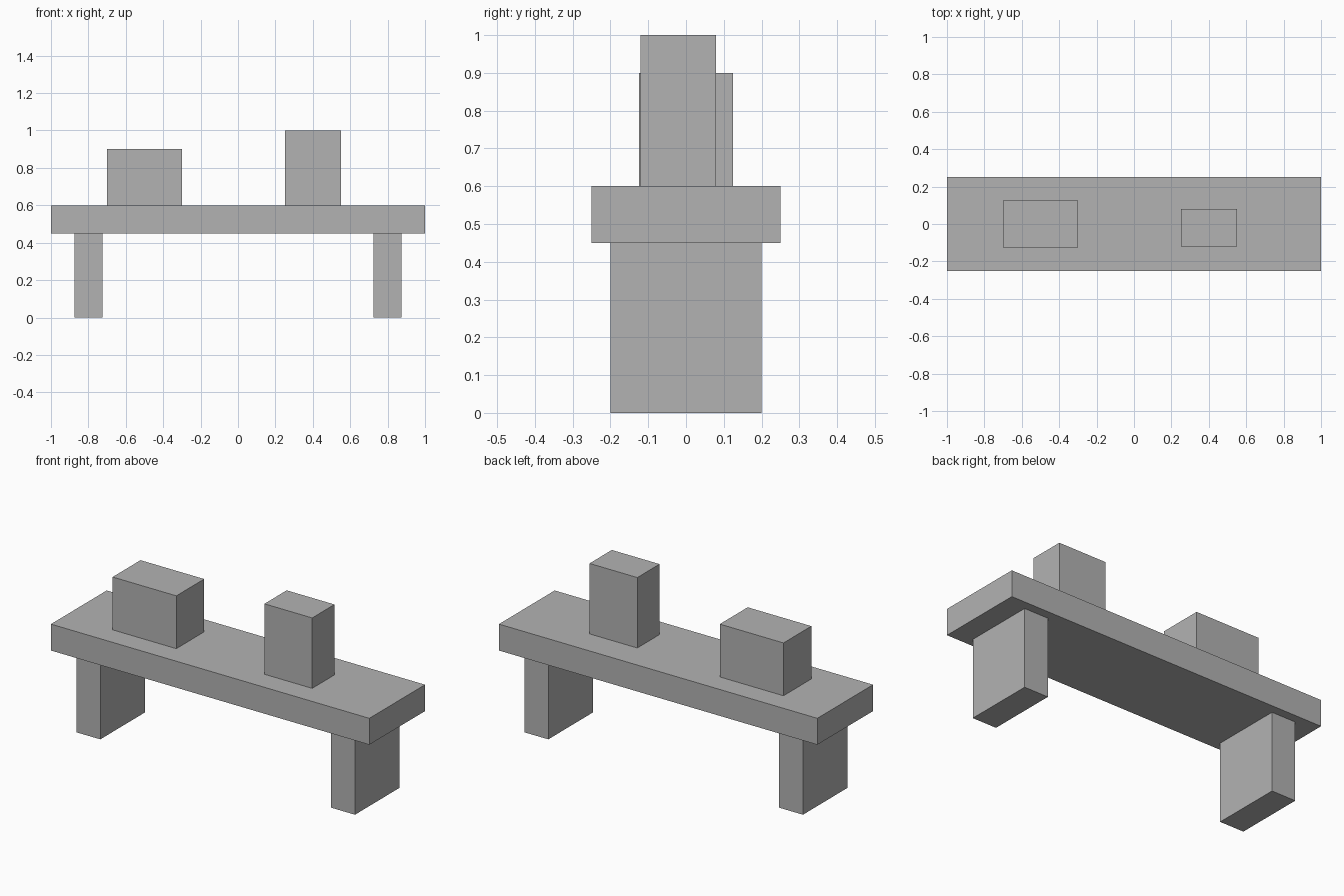
import bpy

if "Cube" in bpy.data.objects:
    bpy.data.objects.remove(bpy.data.objects["Cube"])

# Single flat grey
grey = bpy.data.materials.new("plain grey")
grey.diffuse_color = (0.45, 0.45, 0.45, 1)
grey.use_nodes = True
grey.node_tree.nodes["Principled BSDF"].inputs["Base Color"].default_value = grey.diffuse_color


def box(name, centre, size):
    """Flat-faced block with its size baked into the mesh."""
    bpy.ops.mesh.primitive_cube_add(size=1, location=centre)
    ob = bpy.context.object
    ob.name = name
    ob.scale = size
    bpy.ops.object.transform_apply(location=False, rotation=False, scale=True)
    ob.data.materials.append(grey)
    return ob


# Bench plank
box("bench_top", (0, 0, 0.525), (2.0, 0.5, 0.15))

# Slab legs, mirrored left and right
for side, sx in (("left", -1), ("right", 1)):
    box(side + "_leg", (sx * 0.8, 0, 0.225), (0.15, 0.4, 0.45))

# Blocks standing on the bench
box("wide_block", (-0.5, 0, 0.75), (0.4, 0.25, 0.3))
box("tall_block", (0.4, -0.02, 0.8), (0.3, 0.2, 0.4))
